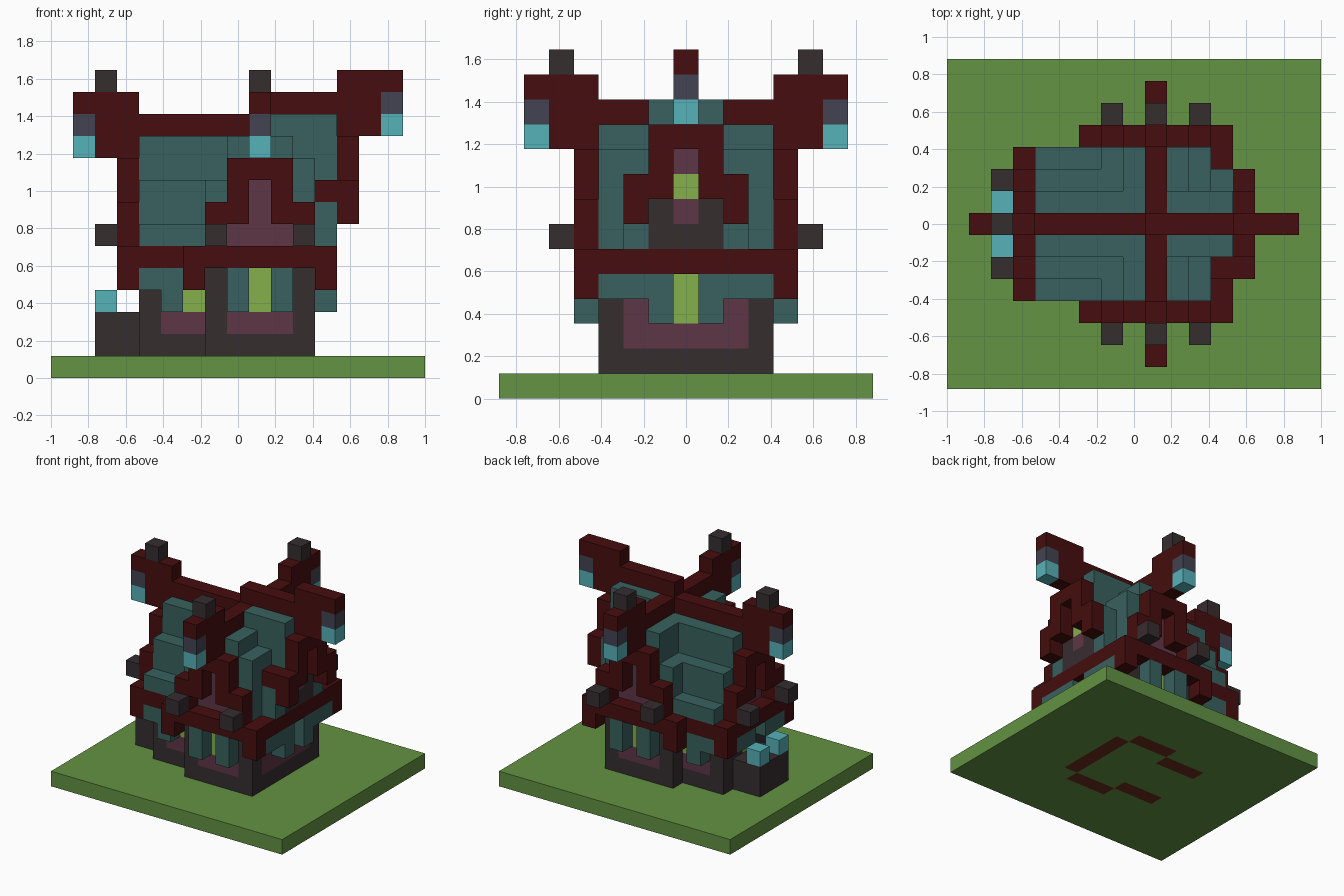
import bpy, bmesh
from mathutils import Vector

if "Cube" in bpy.data.objects:
    bpy.data.objects.remove(bpy.data.objects["Cube"])

NX, NY = 17, 15          # plan size in blocks
S = 2 / NX               # block edge

COLOURS = {
    "grass_green": (99, 147, 67), "charcoal": (54, 45, 47), "dark_red": (70, 13, 14),
    "teal": (56, 97, 95), "plum": (95, 54, 70), "lime": (133, 176, 76),
    "cyan": (86, 178, 185), "slate": (66, 67, 81), "brown": (110, 45, 30),
}


def linear(c):
    c /= 255
    return c / 12.92 if c <= 0.04045 else ((c + 0.055) / 1.055) ** 2.4


def make_material(name, rgb):
    m = bpy.data.materials.new(name)
    m.use_nodes = True
    col = (*[linear(c) for c in rgb], 1)
    m.diffuse_color = col
    m.node_tree.nodes["Principled BSDF"].inputs["Base Color"].default_value = col
    return m


MATS = {n: make_material(n, c) for n, c in COLOURS.items()}
cells = {}               # block position -> part name
part_colour = {}


def span(v):
    return range(v[0], v[1] + 1) if isinstance(v, tuple) else (v,)


def block(part, colour, xs, ys, zs, mirror=True):
    """Fill a box of blocks, repeated on the far side; later parts replace earlier ones."""
    part_colour[part] = colour
    for x in span(xs):
        for y in span(ys):
            for z in span(zs):
                cells[x, y, z] = part
                if mirror:
                    cells[x, NY - 1 - y, z] = part


# Ground slab and footings
block("ground_slab", "grass_green", (0, 16), (0, 14), 0)
block("footings", "brown", 11, (5, 9), 0)
block("footings", "brown", (8, 10), 4, 0)
block("footings", "brown", (5, 7), 5, 0)

# Walls and entrance step
block("walls", "charcoal", (7, 11), (4, 10), (1, 4))
block("walls", "charcoal", (4, 6), (5, 9), (1, 4))
block("entrance_step", "charcoal", (2, 3), (6, 8), (1, 2))
block("step_lanterns", "cyan", 2, 6, 3)

# Plum wall panels
block("wall_panels", "plum", (8, 10), 4, 2)
block("wall_panels", "plum", (5, 6), 5, 2)
block("wall_panels", "plum", 5, 5, 3)
block("wall_panels", "plum", 11, (5, 9), 2)
block("wall_panels", "plum", 11, 5, 3)

# Lit windows and door
block("windows", "lime", 9, 4, (3, 4))
block("windows", "lime", 6, 5, 3)
block("windows", "lime", 11, 7, (3, 4))
block("door", "lime", 4, 7, (3, 4))

# Posts and lintels under the eaves
for x in (8, 10):
    block("posts", "teal", x, 3, (3, 4))
block("posts", "teal", 5, 4, (3, 4))
block("posts", "teal", 12, 6, (3, 4))
block("lintels", "teal", 4, 4, 4)
block("lintels", "teal", 12, (4, 5), 4)
block("lintels", "teal", 3, (5, 6), 4)

# Eave deck with hanging corners
block("eaves", "dark_red", (6, 12), (3, 11), 5)
block("eaves", "dark_red", (3, 5), (4, 10), 5)
for x, y in ((3, 4), (6, 3), (12, 3)):
    block("eaves", "dark_red", x, y, 4)

# Stepped roofs: left wing, right wing, cross wing
for y, top in ((4, 6), (5, 8), (6, 10), (7, 10)):
    block("left_roof", "teal", (4, 8), y, (6, top))
for x, top in ((7, 8), (8, 10), (9, 10), (10, 10), (11, 9)):
    block("cross_roof", "teal", x, (4, 10), (6, top))
for y, top in ((5, 9), (6, 11), (7, 11)):
    block("right_roof", "teal", (10, 11), y, (6, max(top, 10 if y > 5 else top)))
for y, top in ((5, 7), (6, 11), (7, 11)):
    block("right_roof", "teal", 12, y, (6, top))
block("right_roof", "teal", 12, 9, 8, False)
block("roof_peg", "dark_red", 12, 5, 8, False)

# Crossing ridges
block("ridges", "dark_red", (4, 8), 7, 11)
block("ridges", "dark_red", 9, (4, 10), 11)
block("ridges", "dark_red", (9, 12), 7, 12)

# Gable panels and right window
block("gable_panels", "plum", (8, 10), 4, 6)
block("gable_panels", "plum", 9, 4, (7, 8))
block("gable_panels", "plum", 4, (6, 8), 6)
block("gable_panels", "plum", 4, 7, (7, 8))
block("right_sill", "charcoal", 12, (6, 8), (6, 7))
block("right_panels", "plum", 12, 7, 7)
block("right_panels", "plum", 12, 7, 9)
block("right_window", "lime", 12, 7, 8)


# Gable arches, brackets and curled ridge ends with hanging lanterns
def gable(name, at):
    """at(side, out, z, part, colour): side = offset from ridge, out = distance past the beam."""
    for s in (-2, -1, 1, 2):
        at(s, 0, 7, name + "_arch", "dark_red")
    for s in (-1, 1):
        at(s, 0, (8, 9), name + "_arch", "dark_red")
        at(2 * s, 0, 6, name + "_arch", "dark_red")
        at(2 * s, 1, 6, name + "_brackets", "charcoal")
    at(0, 0, (9, 12), name + "_arch", "dark_red")
    at(0, 1, (10, 12), name + "_horn", "dark_red")
    at(0, 2, 12, name + "_horn", "dark_red")
    at(0, 1, 13, name + "_horn_cap", "charcoal")
    at(0, 2, 11, name + "_lantern_top", "slate")
    at(0, 2, 10, name + "_lantern", "cyan")


gable("front", lambda s, o, z, p, c: block(p, c, 9 + s, 3 - o, z, False))
gable("back", lambda s, o, z, p, c: block(p, c, 9 + s, 11 + o, z, False))
gable("left_end", lambda s, o, z, p, c: block(p, c, 3 - o, 7 + s, z, False))

# Right end arch and taller horn
block("right_arch", "dark_red", 13, 5, (7, 8))
block("right_arch", "dark_red", 13, 6, (8, 10))
block("right_arch", "dark_red", 13, 7, 10)
block("right_horn", "dark_red", (13, 14), 7, (11, 13))
block("right_horn", "dark_red", 15, 7, 13)
block("right_lantern_top", "slate", 15, 7, 12)
block("right_lantern", "cyan", 15, 7, 11)

# Turn each part's exposed block sides into one mesh
AXES = [Vector(v) for v in ((1, 0, 0), (0, 1, 0), (0, 0, 1))]
for part, colour in part_colour.items():
    bm = bmesh.new()
    for pos, owner in cells.items():
        if owner != part:
            continue
        centre = Vector(pos) + Vector((0.5 - NX / 2, 0.5 - NY / 2, 0.5))
        for i in range(3):
            for sign in (-1, 1):
                n = AXES[i] * sign
                if tuple(int(p + d) for p, d in zip(pos, n)) in cells:
                    continue
                u = AXES[(i + 1) % 3] / 2
                v = AXES[(i + 2) % 3] / 2 * sign
                mid = centre + n / 2
                bm.faces.new([bm.verts.new((mid + a * u + b * v) * S)
                              for a, b in ((-1, -1), (1, -1), (1, 1), (-1, 1))])
    bmesh.ops.remove_doubles(bm, verts=bm.verts, dist=S / 100)
    bmesh.ops.dissolve_limit(bm, angle_limit=0.01, verts=bm.verts, edges=bm.edges)
    mesh = bpy.data.meshes.new(part)
    bm.to_mesh(mesh)
    bm.free()
    mesh.materials.append(MATS[colour])
    bpy.context.collection.objects.link(bpy.data.objects.new(part, mesh))
